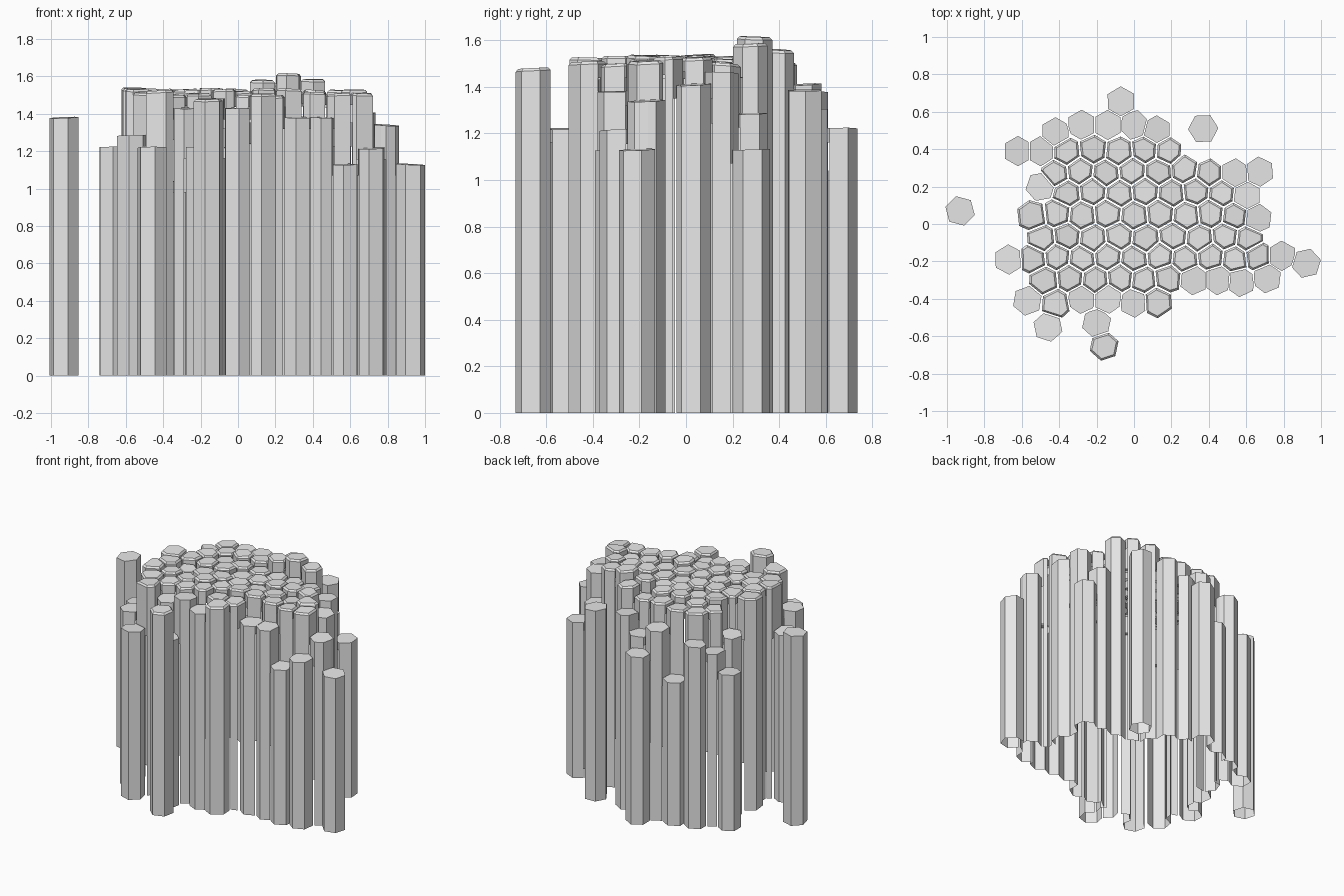
import bpy, bmesh, math, random
from mathutils import Vector

if "Cube" in bpy.data.objects:
    bpy.data.objects.remove(bpy.data.objects["Cube"])

random.seed(4)

# Tall core columns, packed in staggered rows: (row y, [x of each column])
CORE = [
    (0.39, [-0.36, -0.22, -0.08, 0.06]),
    (0.275, [-0.42, -0.29, -0.15, -0.01]),
    (0.17, [-0.36, -0.22, -0.08, 0.06, 0.20, 0.33, 0.47]),
    (0.05, [-0.54, -0.41, -0.28, -0.14, 0.0, 0.14, 0.28, 0.41, 0.54]),
    (-0.075, [-0.49, -0.36, -0.22, -0.08, 0.06, 0.21, 0.35, 0.49, 0.61]),
    (-0.18, [-0.54, -0.41, -0.28, -0.14, 0.0, 0.14, 0.27, 0.41, 0.54, 0.66]),
    (-0.295, [-0.48, -0.34, -0.21, -0.07, 0.05, 0.18]),
    (-0.42, [-0.42, 0.12]),
]
# Lower, broken-off columns around the rim: (x, y, height)
RIM = [
    (-0.42, 0.49, 1.32), (-0.28, 0.53, 1.04), (-0.14, 0.53, 1.38),
    (0.0, 0.53, 1.30), (0.12, 0.50, 1.41), (-0.07, 0.655, 1.22),
    (-0.50, 0.39, 1.25), (-0.62, 0.39, 1.13), (-0.50, 0.20, 1.30),
    (0.54, 0.27, 1.285), (0.67, 0.28, 1.13), (0.60, 0.15, 1.46),
    (0.66, 0.03, 1.41), (0.79, -0.17, 1.34), (0.92, -0.21, 1.13),
    (0.71, -0.29, 1.215), (0.57, -0.31, 1.13), (0.45, -0.30, 1.38),
    (0.32, -0.30, 1.38), (-0.57, -0.41, 1.285), (-0.46, -0.55, 1.22),
    (-0.20, -0.53, 1.22), (-0.28, -0.40, 1.43), (-0.14, -0.40, 1.48),
    (0.0, -0.42, 1.43), (-0.67, -0.19, 1.22), (-0.93, 0.07, 1.38),
    (0.37, 0.51, 1.385),
]
# Raised columns at the summit
PEAK = [(0.40, 0.27, 1.585), (0.27, 0.29, 1.615), (0.13, 0.28, 1.58),
        (0.18, 0.39, 1.56), (-0.16, -0.652, 1.48)]

cells = []                      # (centre, height, group)
for y, xs in CORE:
    for i, x in enumerate(xs):
        yy = y + (0.008 if i % 2 else -0.006)
        h = 1.515 + random.uniform(-0.02, 0.025) - 0.03 * max(0, x - 0.3)
        cells.append((Vector((x, yy)), h, "core_columns"))
cells += [(Vector((x, y)), h, "rim_columns") for x, y, h in RIM]
cells += [(Vector((x, y)), h, "peak_columns") for x, y, h in PEAK]


def clip(poly, point, normal):
    """Keep the part of a convex polygon behind a line."""
    out = []
    for a, b in zip(poly, poly[1:] + poly[:1]):
        da, db = (a - point).dot(normal), (b - point).dot(normal)
        if da <= 0:
            out.append(a)
        if da * db < 0:
            out.append(a.lerp(b, da / (da - db)))
    return out


def outline(i):
    """Six-sided cell, trimmed halfway to each neighbouring column."""
    c, _, group = cells[i]
    others = sorted((o[0] for j, o in enumerate(cells) if j != i),
                    key=lambda p: (p - c).length)
    d = others[0] - c
    turn = math.atan2(d.y, d.x) + math.pi / 6
    r = 0.092 if group == "core_columns" else 0.081
    poly = [c + r * Vector((math.cos(turn + k * math.pi / 3),
                            math.sin(turn + k * math.pi / 3))) for k in range(6)]
    gap = 0.003 if group == "rim_columns" else 0.005
    for p in others[:10]:
        n = (p - c).normalized()
        poly = clip(poly, (c + p) / 2 - n * gap, n)
    # merge tiny edges
    return [a for a, b in zip(poly, poly[1:] + poly[:1]) if (a - b).length > 0.008]


def neighbour_height(i, mid):
    """Height of the column just beyond an edge, or None when it is exposed."""
    c = cells[i][0]
    probe = mid + (mid - c).normalized() * 0.04
    near = [(o[0] - probe).length for o in cells]
    near[i] = 9
    j = near.index(min(near))
    return cells[j][1] if near[j] < 0.07 else None


def add_column(bm, i):
    c, h, group = cells[i]
    poly = outline(i)
    chamfer = 0.0 if group == "rim_columns" else 0.012
    sx, sy = random.uniform(-.06, .06), random.uniform(-.06, .06)

    def top(p, drop):
        return Vector((p.x, p.y, h - drop + sx * (p.x - c.x) + sy * (p.y - c.y)))

    shoulder = [bm.verts.new(top(p, chamfer)) for p in poly]
    cap = shoulder
    if chamfer:
        cap = [bm.verts.new(top(p + (c - p).normalized() * chamfer, 0)) for p in poly]
    bm.faces.new(cap)
    n = len(poly)
    for k in range(n):
        m = (k + 1) % n
        if chamfer:
            bm.faces.new((shoulder[k], shoulder[m], cap[m], cap[k]))
        # exposed sides reach the ground, hidden ones stop below the neighbour
        nh = neighbour_height(i, (poly[k] + poly[m]) / 2)
        z = 0.0 if nh is None else min(nh, h) - 0.06
        a = bm.verts.new((poly[k].x, poly[k].y, z))
        b = bm.verts.new((poly[m].x, poly[m].y, z))
        bm.faces.new((a, b, shoulder[m], shoulder[k]))


stone = bpy.data.materials.new("grey_stone")
stone.diffuse_color = (0.8, 0.8, 0.8, 1)
stone.use_nodes = True
stone.node_tree.nodes["Principled BSDF"].inputs["Base Color"].default_value = stone.diffuse_color

for group in ("core_columns", "rim_columns", "peak_columns"):
    bm = bmesh.new()
    for i, cell in enumerate(cells):
        if cell[2] == group:
            add_column(bm, i)
    mesh = bpy.data.meshes.new(group)
    bm.to_mesh(mesh)
    bm.free()
    mesh.materials.append(stone)
    bpy.context.collection.objects.link(bpy.data.objects.new(group, mesh))
